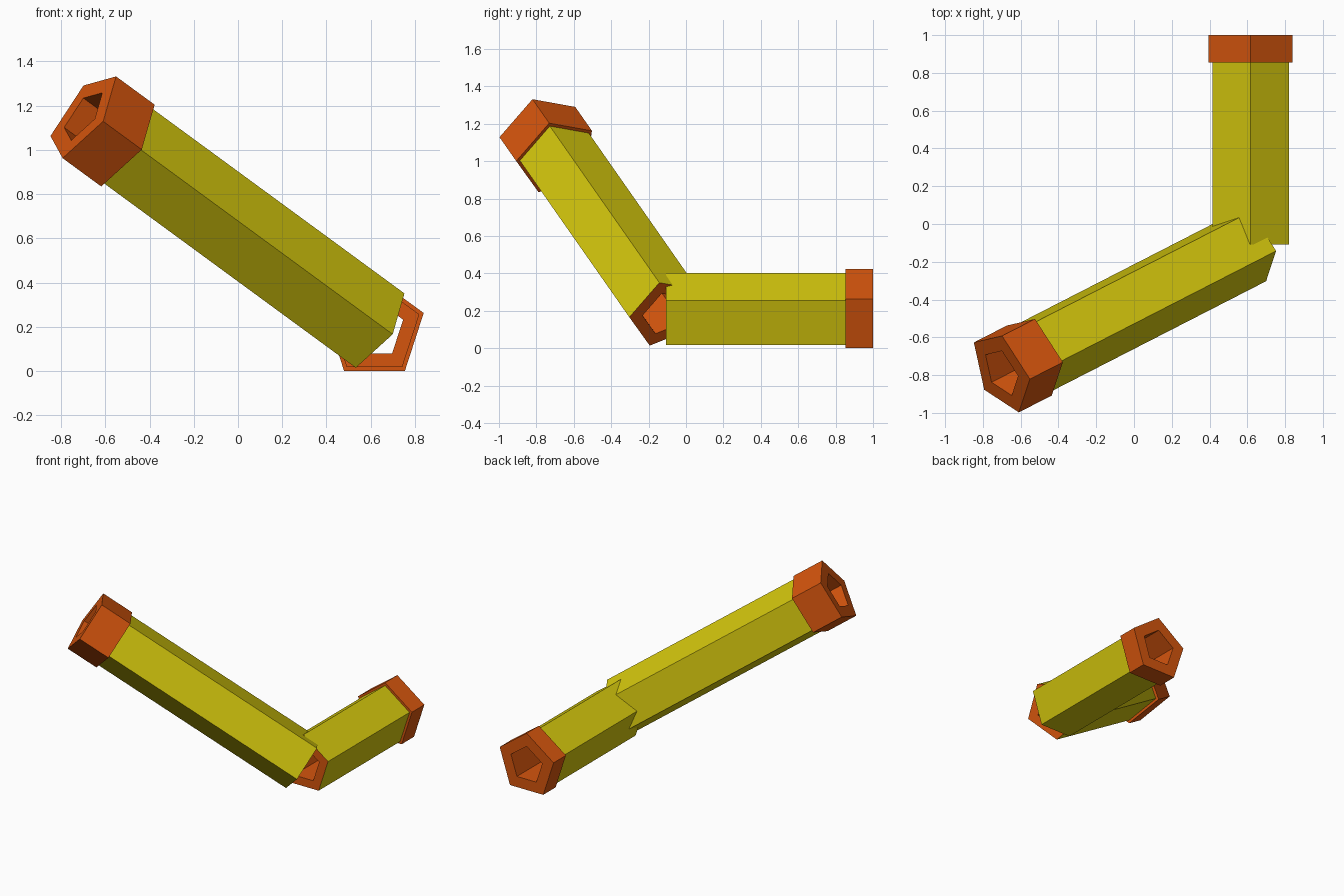
import bpy, bmesh, math
from mathutils import Vector

if "Cube" in bpy.data.objects:
    bpy.data.objects.remove(bpy.data.objects["Cube"])

SIDES = 5
R_BODY, R_COLLAR, R_BORE = 0.213, 0.234, 0.136


def material(name, rgb):
    m = bpy.data.materials.new(name)
    m.diffuse_color = (*rgb, 1)
    m.use_nodes = True
    m.node_tree.nodes["Principled BSDF"].inputs["Base Color"].default_value = m.diffuse_color
    return m


YELLOW = material("yellow", (0.65, 0.56, 0.004))
ORANGE = material("orange", (0.66, 0.09, 0.004))


def pipe(name, start, end, apex, collar):
    """Hollow five-sided pipe with a wider collar at its far end."""
    start, end = Vector(start), Vector(end)
    axis = (end - start).normalized()
    up = Vector(apex)
    up = (up - axis * up.dot(axis)).normalized()
    side = axis.cross(up)
    length = (end - start).length
    neck = length - collar

    # closed wall section as (radius, distance along the axis)
    section = [(R_BODY, 0), (R_BODY, neck), (R_COLLAR, neck),
               (R_COLLAR, length), (R_BORE, length), (R_BORE, 0)]
    bm = bmesh.new()
    rings = []
    for r, t in section:
        ring = []
        for i in range(SIDES):
            a = math.tau * i / SIDES
            ring.append(bm.verts.new(start + axis * t
                                     + r * (up * math.cos(a) + side * math.sin(a))))
        rings.append(ring)

    # only the outer body wall is yellow; collar, rim and bore are orange
    for k in range(len(rings)):
        a, b = rings[k], rings[(k + 1) % len(rings)]
        for i in range(SIDES):
            j = (i + 1) % SIDES
            f = bm.faces.new((a[i], a[j], b[j], b[i]))
            f.material_index = 0 if k == 0 else 1
    bmesh.ops.recalc_face_normals(bm, faces=bm.faces)

    mesh = bpy.data.meshes.new(name)
    bm.to_mesh(mesh)
    bm.free()
    mesh.materials.append(YELLOW)
    mesh.materials.append(ORANGE)
    ob = bpy.data.objects.new(name, mesh)
    bpy.context.collection.objects.link(ob)
    return ob


# Both pipes start from the same elbow point
ELBOW = (0.617, -0.108, 0.19)
pipe("level_pipe", ELBOW, (0.617, 1.0, 0.19), (0, 0, 1), 0.146)
pipe("raised_pipe", ELBOW, (-0.70, -0.783, 1.155), (0.15, -0.037, 0.175), 0.234)
